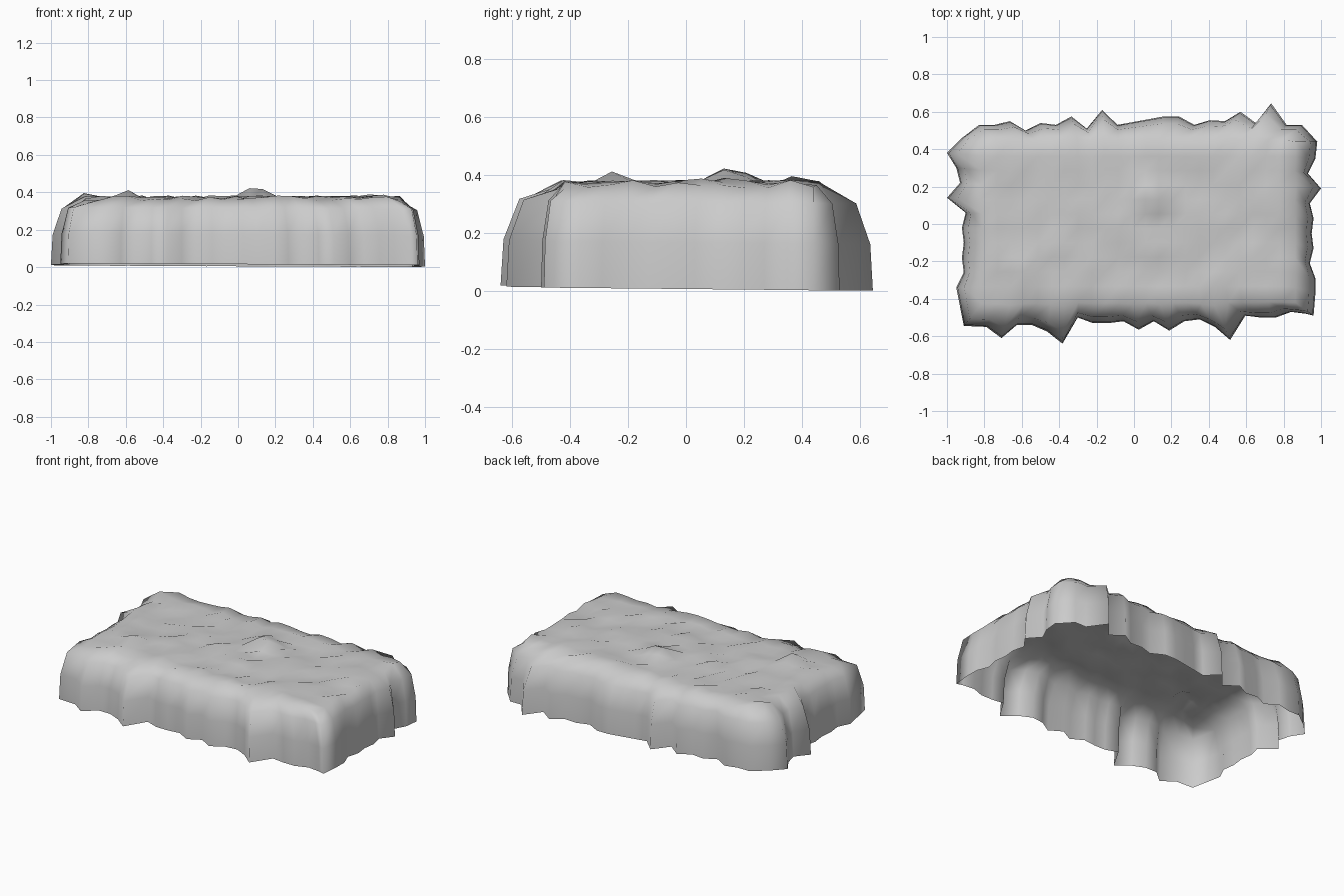
import bpy, bmesh, random

if "Cube" in bpy.data.objects:
    bpy.data.objects.remove(bpy.data.objects["Cube"])
random.seed(4)

NX, NY = 23, 11
# ragged outline: depth of each edge, sampled at even steps
BACK = [.46, .53, .53, .55, .50, .54, .53, .575, .51, .61, .53, .545,
        .56, .575, .575, .53, .555, .55, .60, .54, .645, .53, .53, .44]
FRONT = [.545, .55, .61, .54, .54, .575, .64, .50, .53, .53, .52, .565,
         .52, .57, .52, .51, .55, .62, .49, .50, .50, .47, .48, .49]
LEFT = [.95, .91, .92, .91, .92, .90, 1.0, .93, .95, 1.0]
RIGHT = [.97, .97, .94, .96, .95, .96, .94, 1.0, .93, .97]
# side profile: inward blend, height
PROFILE = [(.32, .31), (.05, .17), (0, .01)]
# lumps on top: x, y, height
PEAKS = [(.09, .16, .1), (-.83, .38, .045), (-.60, -.25, .04), (.75, .1, .03)]


def outline(i, j):
    if j == NY:
        return (-.91 + i * 1.89 / NX if i else -.92), BACK[i]
    if j == 0:
        x = -.79 + (i - 1) * .0815
        return (-.91 if i == 0 else .96 if i == NX else x), -FRONT[i]
    if i == 0:
        return -LEFT[j - 1], -.34 + (j - 1) * .08
    return RIGHT[j - 1], -.37 + (j - 1) * .08


def top_height(x, y):
    z = .369 + random.uniform(-.014, .014)
    for px, py, h in PEAKS:
        z += h * max(0, 1 - ((x - px) ** 2 + (y - py) ** 2) ** .5 / .08)
    return z


bm = bmesh.new()
# lumpy top sheet
grid = {}
for i in range(NX + 1):
    for j in range(NY + 1):
        x = -.80 + i * 1.65 / NX
        y = -.41 + j * .85 / NY
        z = top_height(x, y)
        if i in (0, NX) or j in (0, NY):
            ox, oy = outline(i, j)
            x, y = x + .12 * (ox - x), y + .12 * (oy - y)
            if i in (0, NX) and j in (0, NY):
                z -= .02
        grid[i, j] = bm.verts.new((x, y, z))
for i in range(NX):
    for j in range(NY):
        bm.faces.new([grid[i, j], grid[i + 1, j], grid[i + 1, j + 1], grid[i, j + 1]])

# draped sides down to the open bottom
border = ([(i, 0) for i in range(NX)] + [(NX, j) for j in range(NY)]
          + [(i, NY) for i in range(NX, 0, -1)] + [(0, j) for j in range(NY, 0, -1)])
prev = [grid[k] for k in border]
inner = [v.co.copy() for v in prev]
for t, h in PROFILE:
    ring = []
    for k, p in zip(border, inner):
        ox, oy = outline(*k)
        x, y = ox + t * (p.x - ox), oy + t * (p.y - oy)
        ring.append(bm.verts.new((x, y, h - .004 * x - .01 * y)))
    n = len(ring)
    for a in range(n):
        b = (a + 1) % n
        bm.faces.new([prev[b], prev[a], ring[a], ring[b]])
    prev = ring
bm.normal_update()

mesh = bpy.data.meshes.new("slab_cover")
bm.to_mesh(mesh)
bm.free()
for p in mesh.polygons:
    p.use_smooth = True
obj = bpy.data.objects.new("slab_cover", mesh)
bpy.context.collection.objects.link(obj)
